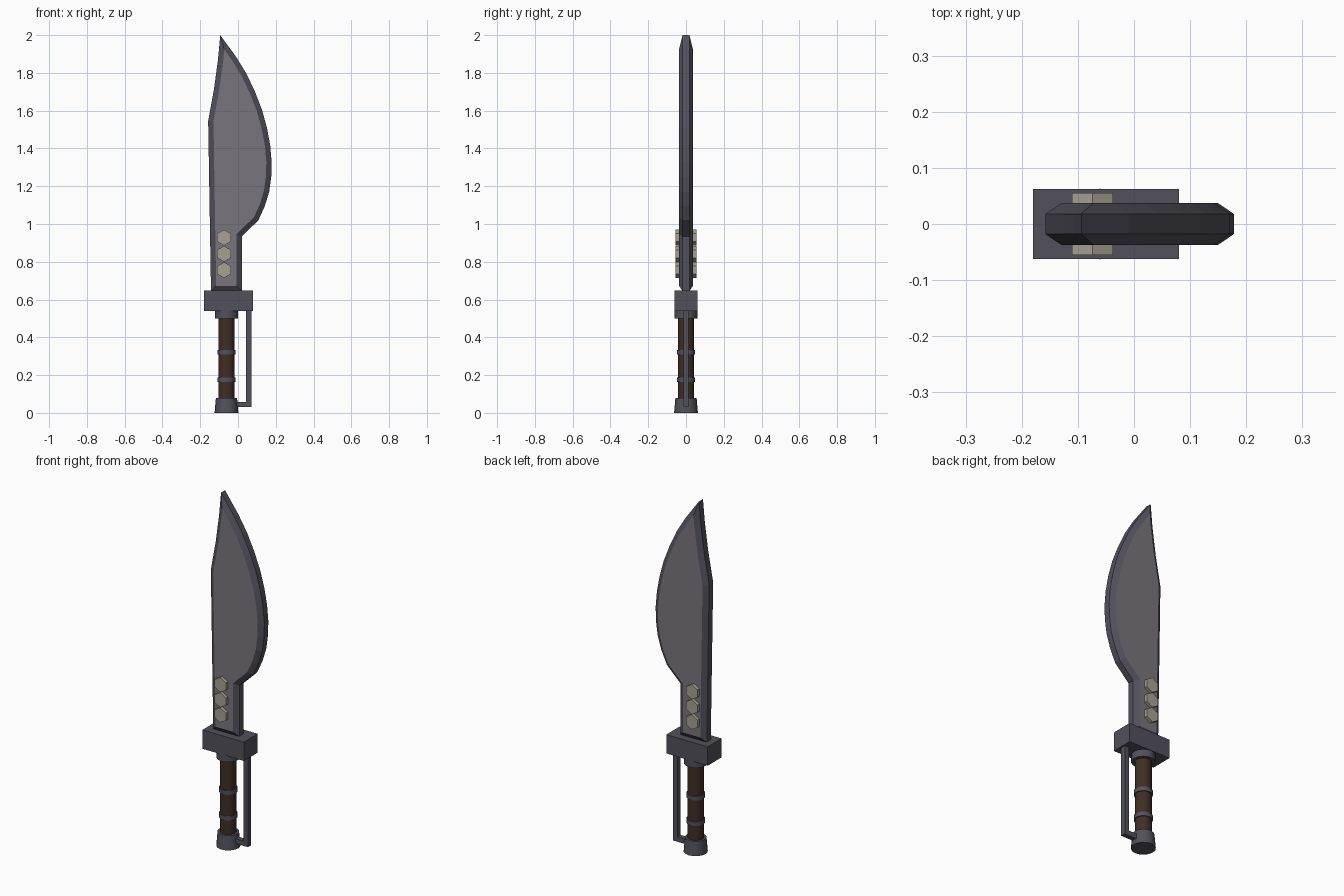
import bpy, bmesh, math
from mathutils import Vector, Matrix

if "Cube" in bpy.data.objects:
    bpy.data.objects.remove(bpy.data.objects["Cube"])


def material(name, rgb):
    m = bpy.data.materials.new(name)
    m.diffuse_color = (*rgb, 1)
    m.use_nodes = True
    m.node_tree.nodes["Principled BSDF"].inputs["Base Color"].default_value = m.diffuse_color
    return m


STEEL = material("dark_steel", (0.085, 0.08, 0.105))
FACE = material("blade_face", (0.19, 0.18, 0.205))
WOOD = material("grip_brown", (0.05, 0.027, 0.018))
BRASS = material("pale_metal", (0.38, 0.36, 0.29))
HX = -0.061  # handle axis


def add(name, bm, *mats):
    bmesh.ops.recalc_face_normals(bm, faces=bm.faces)
    me = bpy.data.meshes.new(name)
    bm.to_mesh(me)
    bm.free()
    ob = bpy.data.objects.new(name, me)
    bpy.context.collection.objects.link(ob)
    for m in mats:
        me.materials.append(m)
    return ob


def box(name, x, y, z, mat):
    bm = bmesh.new()
    bmesh.ops.create_cube(bm, size=1)
    for v in bm.verts:
        v.co = [a + (b - a) * (c + 0.5) for (a, b), c in zip((x, y, z), v.co)]
    return add(name, bm, mat)


def tube(name, z0, z1, r0, r1, mat, sides=16):
    bm = bmesh.new()
    bmesh.ops.create_cone(bm, cap_ends=True, segments=sides, radius1=r0, radius2=r1, depth=z1 - z0,
                          matrix=Matrix.Translation((HX, 0, (z0 + z1) / 2)))
    ob = add(name, bm, mat)
    bpy.ops.object.select_all(action='DESELECT')
    ob.select_set(True)
    bpy.context.view_layer.objects.active = ob
    bpy.ops.object.shade_smooth_by_angle(angle=math.radians(30))
    return ob


def inset(points, d):
    # mitred inward offset of a counter-clockwise outline
    out = []
    for i, p in enumerate(points):
        a = (p - points[i - 1]).normalized()
        b = (points[(i + 1) % len(points)] - p).normalized()
        na, nb = Vector((-a.y, a.x)), Vector((-b.y, b.x))
        out.append(p + (na + nb) * d / (1 + na.dot(nb)))
    return out


# blade: outline with bevelled border on both faces
outline = [Vector(p) for p in (
    (-0.143, 0.645), (0.021, 0.645), (0.021, 0.935), (0.108, 1.02), (0.142, 1.095), (0.165, 1.17),
    (0.176, 1.25), (0.178, 1.33), (0.17, 1.42), (0.153, 1.51), (0.127, 1.605), (0.09, 1.70),
    (0.045, 1.795), (-0.01, 1.885), (-0.094, 2.0), (-0.106, 1.87), (-0.127, 1.715), (-0.158, 1.545))]
inner = inset(outline, 0.028)
bm = bmesh.new()
rings = [[bm.verts.new((p.x, y, p.y)) for p in pts]
         for pts, y in ((inner, -0.037), (outline, -0.018), (outline, 0.018), (inner, 0.037))]
n = len(outline)
for r, s in zip(rings, rings[1:]):
    for i in range(n):
        j = (i + 1) % n
        bm.faces.new((r[i], r[j], s[j], s[i]))
for r in (rings[0], rings[-1]):
    bm.faces.new(r).material_index = 1
add("blade", bm, STEEL, FACE)

# hexagonal rivets through the blade
for k, z in enumerate((0.756, 0.842, 0.928)):
    bm = bmesh.new()
    bmesh.ops.create_cone(bm, cap_ends=True, segments=6, radius1=0.042, radius2=0.042, depth=0.11,
                          matrix=Matrix.Translation((-0.074, 0, z)) @ Matrix.Rotation(math.pi / 2, 4, 'X'))
    # keep a corner pointing up
    if max(v.co.z for v in bm.verts) - z < 0.04:
        bmesh.ops.rotate(bm, verts=bm.verts, cent=(-0.074, 0, z),
                         matrix=Matrix.Rotation(math.pi / 6, 3, 'Y'))
    add(f"rivet_{k + 1}", bm, BRASS)

# cross guard and handle
box("cross_guard", (-0.18, 0.08), (-0.062, 0.062), (0.54, 0.647), STEEL)
tube("collar", 0.50, 0.54, 0.061, 0.061, STEEL)
tube("grip", 0.07, 0.51, 0.043, 0.043, WOOD)
for k, z in enumerate((0.175, 0.32)):
    tube(f"grip_ring_{k + 1}", z - 0.012, z + 0.012, 0.048, 0.048, STEEL)
tube("pommel", 0, 0.08, 0.063, 0.056, STEEL)

# L-shaped knuckle guard
bm = bmesh.new()
path = [(-0.03, 0.03), (0.072, 0.03), (0.072, 0.545), (0.043, 0.545), (0.043, 0.058), (-0.03, 0.058)]
f = bm.faces.new([bm.verts.new((x, -0.014, z)) for x, z in path])
ext = bmesh.ops.extrude_face_region(bm, geom=[f], use_keep_orig=True)
for v in ext["geom"]:
    if isinstance(v, bmesh.types.BMVert):
        v.co.y = 0.014
add("knuckle_guard", bm, STEEL)
